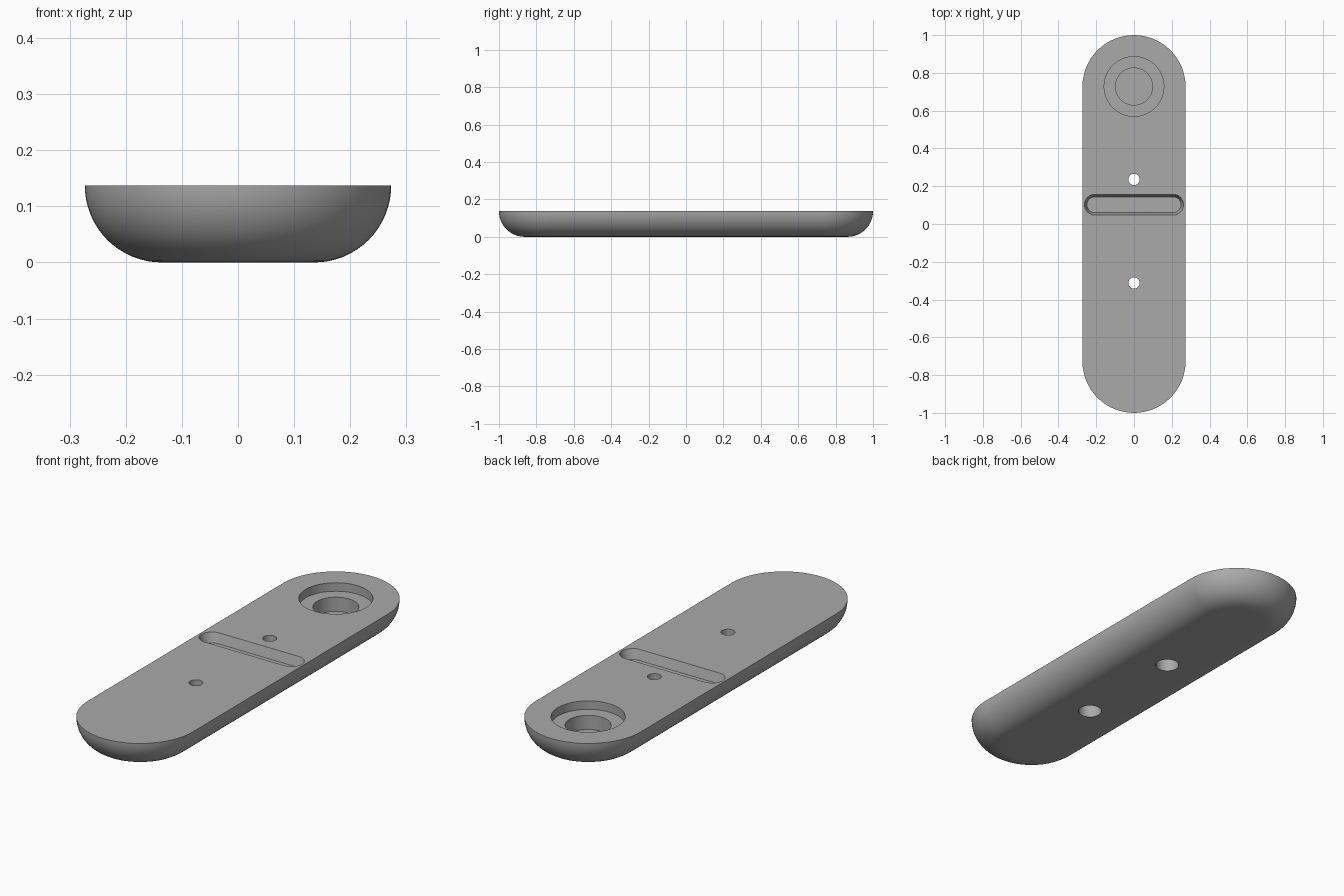
import bpy, bmesh, math

if "Cube" in bpy.data.objects:
    bpy.data.objects.remove(bpy.data.objects["Cube"])

W, L, H = 0.273, 1.0, 0.137   # half width, half length, height

grey = bpy.data.materials.new("grey plastic")
grey.diffuse_color = (0.40, 0.40, 0.40, 1)
grey.use_nodes = True
grey.node_tree.nodes["Principled BSDF"].inputs["Base Color"].default_value = grey.diffuse_color


def stadium(r, half, axis, cx=0, cy=0, n=32):
    """Outline of two half circles of radius r whose outer tips lie at +-half."""
    pts = []
    for end in (0, 1):
        for i in range(n + 1):
            a = math.pi * (i / n + end)
            u, v = r * math.cos(a), r * math.sin(a) + (half - r) * (1 - 2 * end)
            pts.append((u + cx, v + cy) if axis == "y" else (v + cx, -u + cy))
    return pts


def circle(r, cy, n=64):
    return [(r * math.cos(2 * math.pi * i / n), cy + r * math.sin(2 * math.pi * i / n))
            for i in range(n)]


def loft(name, rings):
    """Skin a stack of (outline, z) rings and cap both ends."""
    bm = bmesh.new()
    loops = [[bm.verts.new((x, y, z)) for x, y in pts] for pts, z in rings]
    n = len(loops[0])
    for a, b in zip(loops, loops[1:]):
        for i in range(n):
            j = (i + 1) % n
            bm.faces.new((a[i], a[j], b[j], b[i]))
    bm.faces.new(loops[0][::-1])
    bm.faces.new(loops[-1])
    bmesh.ops.recalc_face_normals(bm, faces=bm.faces)
    mesh = bpy.data.meshes.new(name)
    bm.to_mesh(mesh)
    bm.free()
    mesh.materials.append(grey)
    obj = bpy.data.objects.new(name, mesh)
    bpy.context.collection.objects.link(obj)
    return obj


# Rounded bar: quarter-circle edge from the flat bottom up to the flat top
rings = []
for i in range(17):
    a = math.pi / 2 * i / 16
    inset = H * (1 - math.sin(a))
    rings.append((stadium(W - inset, L - inset, "y"), H * (1 - math.cos(a))))
body = loft("bar_body", rings)

TOP = H + 0.05
cutters = []

# Stepped round recess near the back end
cutters.append(loft("recess_cutter", [
    (circle(0.098, 0.728), 0.03), (circle(0.098, 0.728), H - 0.04),
    (circle(0.158, 0.728), H - 0.04), (circle(0.158, 0.728), TOP)]))

# Cross slot with tapered walls
cutters.append(loft("slot_cutter", [
    (stadium(0.042, 0.249, "x", cy=0.102), H - 0.045),
    (stadium(0.055, 0.262, "x", cy=0.102), H),
    (stadium(0.055, 0.262, "x", cy=0.102), TOP)]))

# Screw holes, wider from below
for k, y in enumerate((0.236, -0.312)):
    cutters.append(loft(f"screw_hole_cutter_{k}", [
        (circle(0.052, y), -0.05), (circle(0.052, y), 0.09),
        (circle(0.03, y), 0.09), (circle(0.03, y), TOP)]))

for c in cutters:
    m = body.modifiers.new(c.name, "BOOLEAN")
    m.object, m.operation, m.solver = c, "DIFFERENCE", "EXACT"

# Bake the cuts, then remove the helpers
bpy.context.view_layer.update()
cut = bpy.data.meshes.new_from_object(
    body.evaluated_get(bpy.context.evaluated_depsgraph_get()))
body.modifiers.clear()
body.data = cut
for c in cutters:
    bpy.data.objects.remove(c)

bpy.context.view_layer.objects.active = body
body.select_set(True)
bpy.ops.object.shade_smooth_by_angle(angle=math.radians(30))
